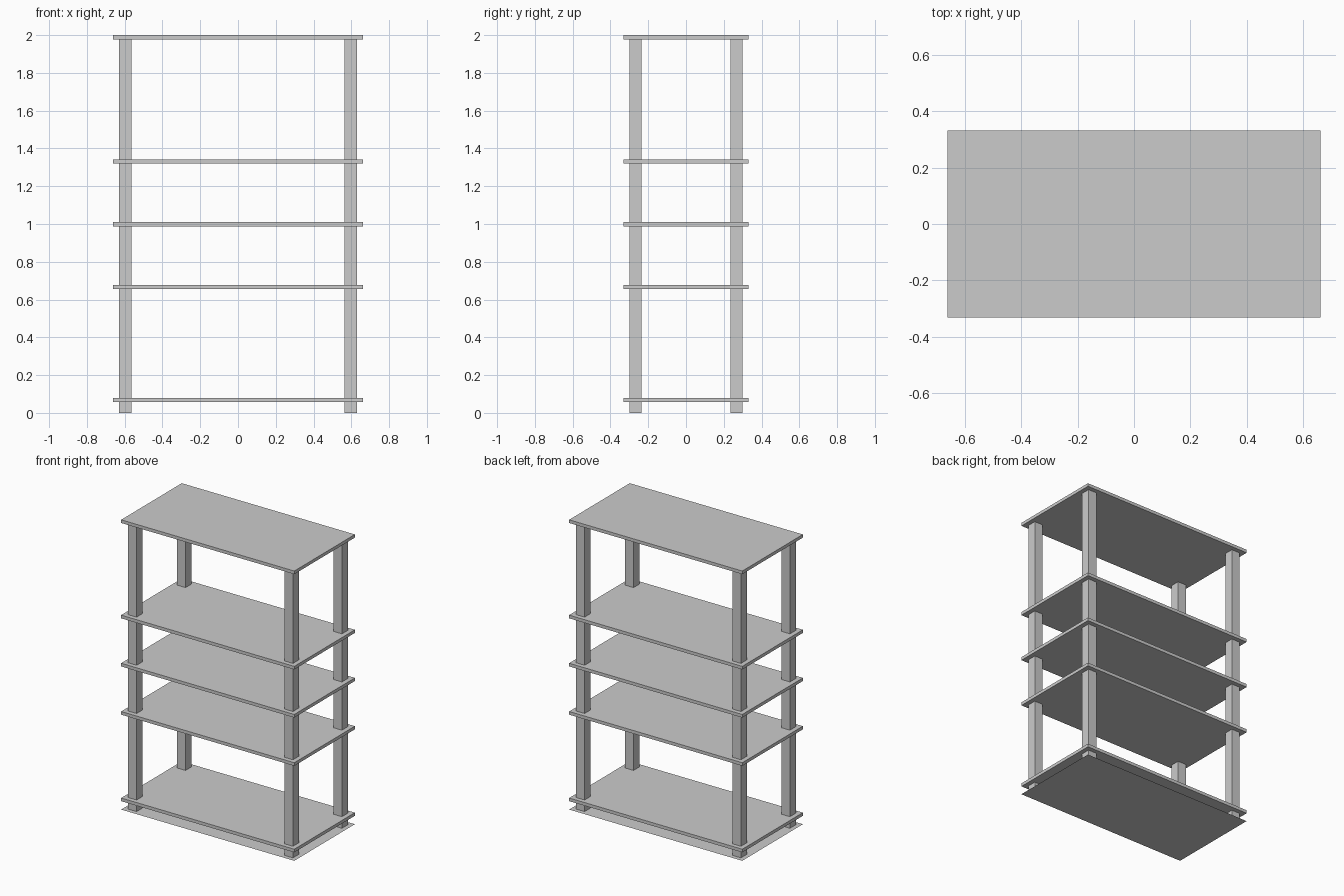
import bpy

if "Cube" in bpy.data.objects:
    bpy.data.objects.remove(bpy.data.objects["Cube"])

WIDTH, DEPTH, THICK = 1.322, 0.661, 0.022
POST, POST_X, POST_Y = 0.065, 0.597, 0.267


def box(name, size, centre):
    bpy.ops.mesh.primitive_cube_add(size=1, location=centre)
    ob = bpy.context.object
    ob.name = name
    ob.scale = size
    bpy.ops.object.transform_apply(location=False, rotation=False, scale=True)
    return ob


# Five shelves, bottom to top
for i, z in enumerate((0.069, 0.666, 0.999, 1.331, 1.989)):
    box(f"shelf_{i + 1}", (WIDTH, DEPTH, THICK), (0, 0, z))

# Four square corner posts, from the floor to the underside of the top shelf
top = 2 - THICK
for sx, side in ((-1, "left"), (1, "right")):
    for sy, end in ((-1, "front"), (1, "back")):
        box(f"{end}_{side}_post", (POST, POST, top),
            (sx * POST_X, sy * POST_Y, top / 2))

# Thin flat sheet on the floor
bpy.ops.mesh.primitive_plane_add(size=1)
sheet = bpy.context.object
sheet.name = "floor_sheet"
sheet.scale = (WIDTH, DEPTH, 1)
bpy.ops.object.transform_apply(scale=True)
